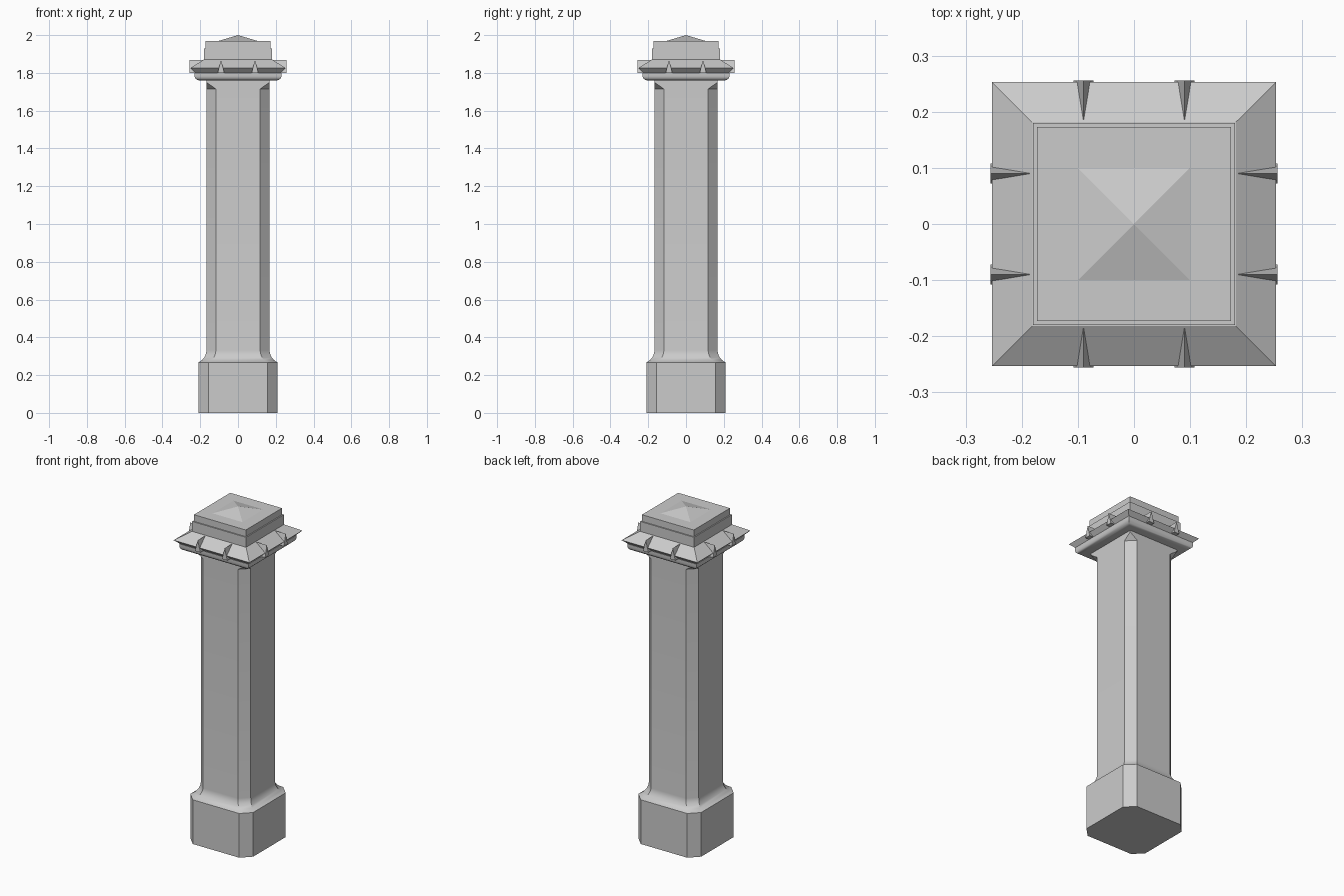
import bpy, bmesh, math
from mathutils import Matrix

if "Cube" in bpy.data.objects:
    bpy.data.objects.remove(bpy.data.objects["Cube"])


def finish(name, bm, smooth=False):
    bmesh.ops.remove_doubles(bm, verts=bm.verts, dist=1e-5)
    bmesh.ops.recalc_face_normals(bm, faces=bm.faces)
    mesh = bpy.data.meshes.new(name)
    bm.to_mesh(mesh)
    bm.free()
    ob = bpy.data.objects.new(name, mesh)
    bpy.context.collection.objects.link(ob)
    if smooth:
        bpy.ops.object.select_all(action='DESELECT')
        ob.select_set(True)
        bpy.context.view_layer.objects.active = ob
        bpy.ops.object.shade_smooth_by_angle(angle=math.radians(30))
    return ob


def loft(name, rings, smooth=False):
    """Stack square rings (half width, half flat side, z); flat < half cuts the corners."""
    bm = bmesh.new()
    loops = []
    for h, f, z in rings:
        outline = [(h, -f), (h, f), (f, h), (-f, h), (-h, f), (-h, -f), (-f, -h), (f, -h)]
        loops.append([bm.verts.new((x, y, z)) for x, y in outline])
    for a, b in zip(loops, loops[1:]):
        for i in range(8):
            j = (i + 1) % 8
            bm.faces.new((a[i], a[j], b[j], b[i]))
    bm.faces.new(loops[0][::-1])
    bm.faces.new(loops[-1])
    return finish(name, bm, smooth)  # merging closes the uncut corners


def square(profile):
    return [(h, h, z) for h, z in profile]


# Plinth, concave shoulder and chamfered shaft with pointed chamfer stops
rings = [(0.21, 0.155, 0), (0.21, 0.155, 0.267)]
for i in range(1, 7):
    a = i / 6 * math.pi / 2
    w = 1 - math.sin(a)
    rise = 0.25 * math.sin(a) + 0.75 * (1 - math.cos(a))
    rings.append((0.167 + 0.043 * w, 0.117 + 0.038 * w, 0.267 + 0.065 * rise))
rings += [(0.167, 0.117, 1.715), (0.167, 0.167, 1.75), (0.167, 0.167, 1.775)]
loft("shaft_and_plinth", rings, True)

# Rounded moulding under the cap
loft("cap_moulding", square([(0.205, 1.76), (0.217, 1.763), (0.226, 1.771),
                             (0.23, 1.782), (0.23, 1.80)]), True)

# Sloped cap
loft("cap_roof", square([(0.225, 1.798), (0.253, 1.825), (0.182, 1.87)]))

# Stepped top blocks
loft("top_block", square([(0.18, 1.86), (0.18, 1.93)]))
loft("top_step", square([(0.173, 1.925), (0.173, 1.97)]))

# Low pyramid on top
loft("pyramid_top", square([(0.1, 1.97), (0, 2.0)]))

# Small gables, two on each side of the cap
for k in range(4):
    for cx in (-0.09, 0.09):
        bm = bmesh.new()
        a, b = [[bm.verts.new(p) for p in
                 ((cx - 0.018, y, 1.80), (cx + 0.018, y, 1.80), (cx, y, 1.869))]
                for y in (-0.256, -0.182)]
        bm.faces.new(a)
        bm.faces.new(b[::-1])
        for i in range(3):
            j = (i + 1) % 3
            bm.faces.new((a[i], b[i], b[j], a[j]))
        bm.transform(Matrix.Rotation(k * math.pi / 2, 4, 'Z'))
        finish("gable", bm)
